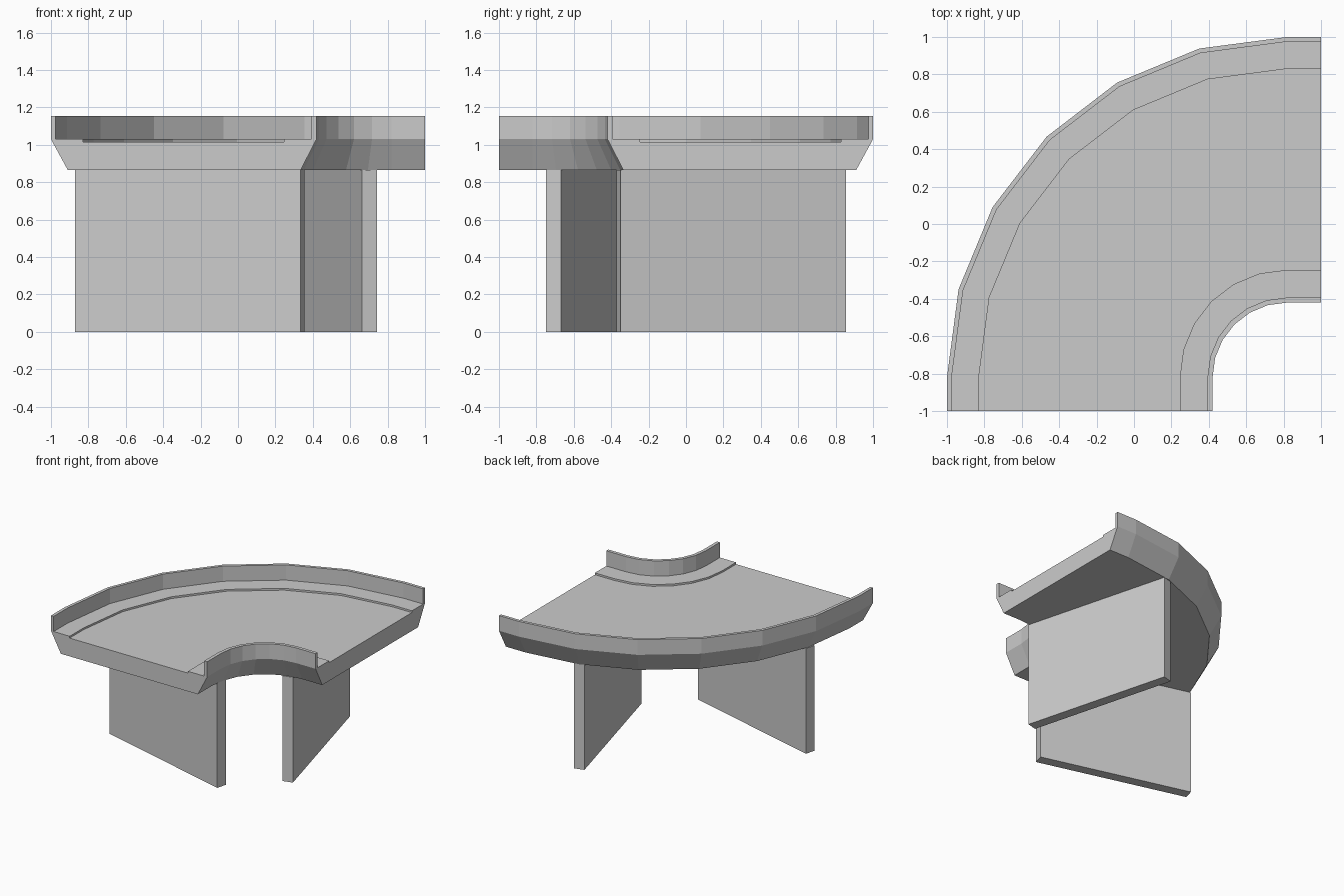
import bpy, bmesh
from math import cos, sin, radians

if "Cube" in bpy.data.objects:
    bpy.data.objects.remove(bpy.data.objects["Cube"])

CENTRE = (0.82, -0.82)   # centre of the quarter turn
STRAIGHT = 0.18          # short straight run at each end
STEPS = 6                # 15 degree segments


def finish(bm, name):
    bmesh.ops.recalc_face_normals(bm, faces=bm.faces)
    mesh = bpy.data.meshes.new(name)
    bm.to_mesh(mesh)
    bm.free()
    obj = bpy.data.objects.new(name, mesh)
    bpy.context.collection.objects.link(obj)
    return obj


def bridge(bm, rings):
    for a, b in zip(rings, rings[1:]):
        for i in range(len(a)):
            j = (i + 1) % len(a)
            bm.faces.new((a[i], a[j], b[j], b[i]))
    bm.faces.new(rings[0])
    bm.faces.new(rings[-1][::-1])


# Curved deck: trough cross-section (radius, height) swept round the corner
profile = [(0.485, 0.865), (0.40, 1.03), (0.40, 1.155), (0.427, 1.155),
           (0.427, 1.03), (0.575, 1.03), (0.575, 1.015), (1.65, 1.015),
           (1.65, 1.03), (1.795, 1.03), (1.795, 1.155), (1.82, 1.155),
           (1.82, 1.03), (1.73, 0.865)]
stations = [(0, 0, -STRAIGHT)]
stations += [(radians(90 * i / STEPS), 0, 0) for i in range(STEPS + 1)]
stations += [(radians(90), STRAIGHT, 0)]
bm = bmesh.new()
rings = [[bm.verts.new((CENTRE[0] - r * cos(a) + dx, CENTRE[1] + r * sin(a) + dy, z))
          for r, z in profile] for a, dx, dy in stations]
bridge(bm, rings)
finish(bm, "curved_deck")


# Support walls: slabs running outward from the inner edge
def support(name, start, degrees, length=1.248, half=0.042, height=0.865):
    a = radians(degrees)
    u, n = (-cos(a), sin(a)), (sin(a), cos(a))
    corners = [(0, -half), (length, -half), (length, half), (0, half)]
    bm = bmesh.new()
    rings = [[bm.verts.new((start[0] + d * u[0] + s * n[0],
                            start[1] + d * u[1] + s * n[1], z))
              for d, s in corners] for z in (0, height)]
    bridge(bm, rings)
    return finish(bm, name)


support("front_support", (0.346, -0.708), 15)
support("right_support", (0.703, -0.36), 75)
